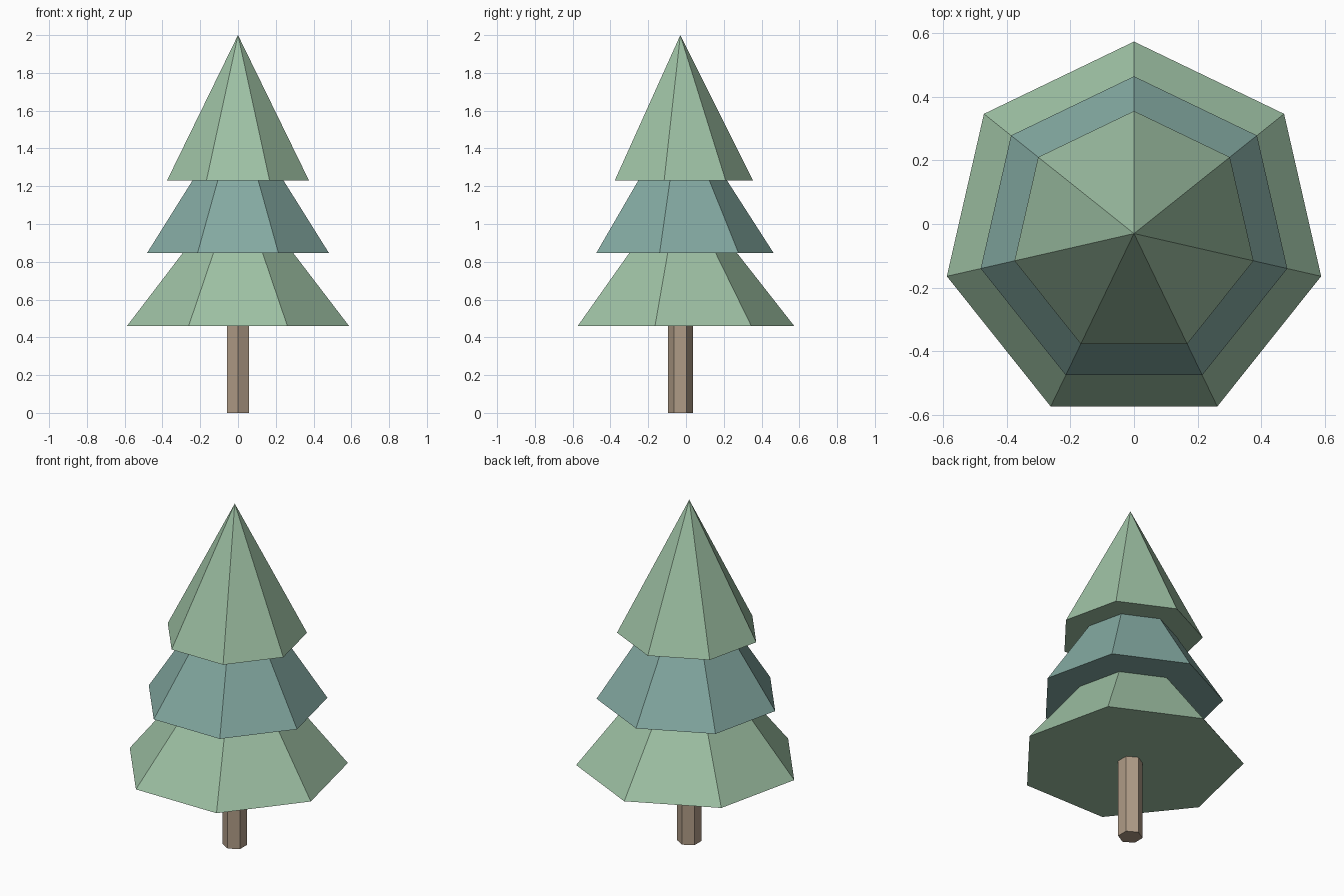
import bpy, bmesh
from math import sin, cos, tau

if "Cube" in bpy.data.objects:
    bpy.data.objects.remove(bpy.data.objects["Cube"])

AXIS_Y = -0.03  # odd-sided tiers put the trunk axis slightly off centre


def material(name, rgb):
    m = bpy.data.materials.new(name)
    m.diffuse_color = (*rgb, 1)
    m.use_nodes = True
    m.node_tree.nodes["Principled BSDF"].inputs["Base Color"].default_value = m.diffuse_color
    return m


def ring(bm, sides, r, z):
    # regular polygon with one corner pointing to +y
    return [bm.verts.new((r * sin(tau * i / sides), AXIS_Y + r * cos(tau * i / sides), z))
            for i in range(sides)]


def finish(name, bm, mat):
    bmesh.ops.recalc_face_normals(bm, faces=bm.faces)
    mesh = bpy.data.meshes.new(name)
    bm.to_mesh(mesh)
    bm.free()
    mesh.materials.append(mat)
    obj = bpy.data.objects.new(name, mesh)
    bpy.context.collection.objects.link(obj)


def cone(name, sides, r, z, height, mat):
    bm = bmesh.new()
    base = ring(bm, sides, r, z)
    tip = bm.verts.new((0, AXIS_Y, z + height))
    bm.faces.new(base)
    for i in range(sides):
        bm.faces.new((base[i], base[(i + 1) % sides], tip))
    finish(name, bm, mat)


def prism(name, sides, r, z0, z1, mat):
    bm = bmesh.new()
    low, high = ring(bm, sides, r, z0), ring(bm, sides, r, z1)
    bm.faces.new(low)
    bm.faces.new(high)
    for i in range(sides):
        j = (i + 1) % sides
        bm.faces.new((low[i], low[j], high[j], high[i]))
    finish(name, bm, mat)


bark = material("bark", (0.43, 0.33, 0.24))
green = material("green_needles", (0.34, 0.53, 0.37))
teal = material("teal_needles", (0.23, 0.40, 0.36))

# Hexagonal trunk
prism("trunk", 6, 0.066, 0, 0.5, bark)

# Three overlapping seven-sided foliage cones
for name, r, z, mat in (("lower_foliage", 0.603, 0.46, green),
                        ("middle_foliage", 0.494, 0.846, teal),
                        ("upper_foliage", 0.385, 1.231, green)):
    cone(name, 7, r, z, 0.769, mat)
